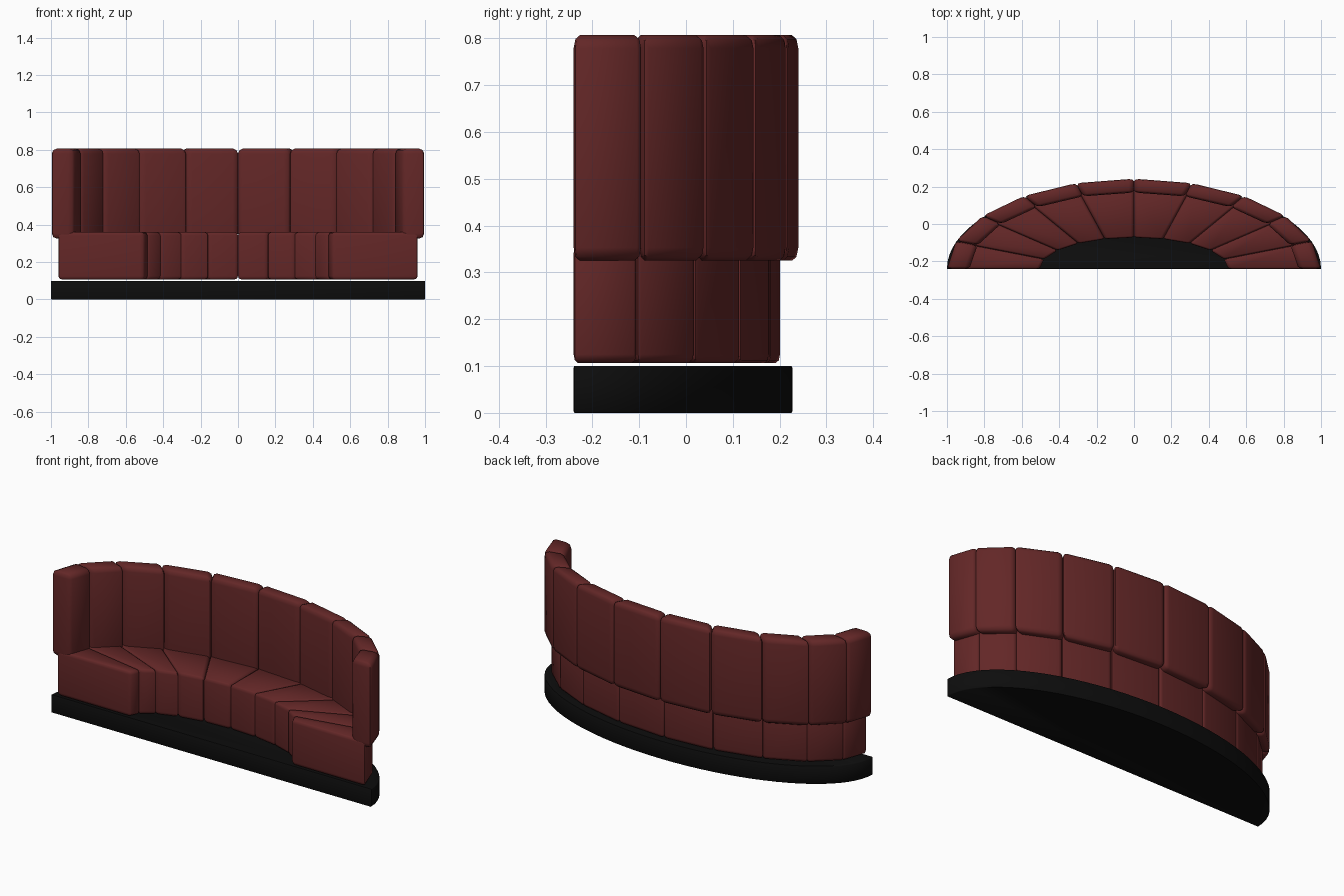
import bpy, bmesh, math

cube = bpy.data.objects.get("Cube")
if cube:
    bpy.data.objects.remove(cube, do_unlink=True)

SEGMENTS = 10       # cushions around the half ellipse
FRONT_Y = -0.24     # straight front edge, centre of every ellipse
DEPTH = 0.48        # flattening of the half circle


def material(name, color):
    mat = bpy.data.materials.new(name)
    mat.use_nodes = True
    mat.diffuse_color = color
    mat.node_tree.nodes["Principled BSDF"].inputs["Base Color"].default_value = color
    return mat


def prism(name, outline, z0, z1, mat, bevel, rounds):
    """Extrude an outline, round its edges, then flatten it in depth."""
    bm = bmesh.new()
    face = bm.faces.new([bm.verts.new((x, y, z0)) for x, y in outline])
    ext = bmesh.ops.extrude_face_region(bm, geom=[face])
    for v in ext["geom"]:
        if isinstance(v, bmesh.types.BMVert):
            v.co.z = z1
    bmesh.ops.recalc_face_normals(bm, faces=bm.faces[:])
    edges = [e for e in bm.edges if e.calc_face_angle(0) > math.radians(25)]
    bmesh.ops.bevel(bm, geom=edges, offset=bevel, segments=rounds,
                    profile=0.5, affect='EDGES', clamp_overlap=True)
    for v in bm.verts:
        v.co.y = v.co.y * DEPTH + FRONT_Y
    bmesh.ops.recalc_face_normals(bm, faces=bm.faces[:])
    mesh = bpy.data.meshes.new(name)
    bm.to_mesh(mesh)
    bm.free()
    mesh.materials.append(mat)
    obj = bpy.data.objects.new(name, mesh)
    bpy.context.collection.objects.link(obj)
    bpy.ops.object.select_all(action='DESELECT')
    obj.select_set(True)
    bpy.context.view_layer.objects.active = obj
    bpy.ops.object.shade_smooth_by_angle(angle=math.radians(50))
    return obj


def point(angle, rx, ry):
    return rx * math.cos(angle), ry / DEPTH * math.sin(angle)


def cushions(name, outer, inner, z0, z1, bevel):
    """Row of wedge cushions between two half ellipses."""
    step = math.pi / SEGMENTS
    for i in range(SEGMENTS):
        a, b = i * step, (i + 1) * step
        outline = [point(a, *inner), point(a, *outer), point(b, *outer), point(b, *inner)]
        prism(f"{name}_{i + 1}", outline, z0, z1, leather, bevel, 2)


leather = material("dark red leather", (0.125, 0.02, 0.02, 1))
black = material("black base", (0.004, 0.004, 0.004, 1))

# Plinth: a solid half ellipse
rim = [point(math.pi * i / 40, 1.0, 0.467) for i in range(41)]
prism("plinth", rim, 0, 0.1, black, 0.003, 1)

# Seat and backrest rows
cushions("seat_cushion", (0.963, 0.442), (0.505, 0.168), 0.107, 0.36, 0.018)
cushions("back_cushion", (1.0, 0.482), (0.88, 0.408), 0.325, 0.807, 0.028)
